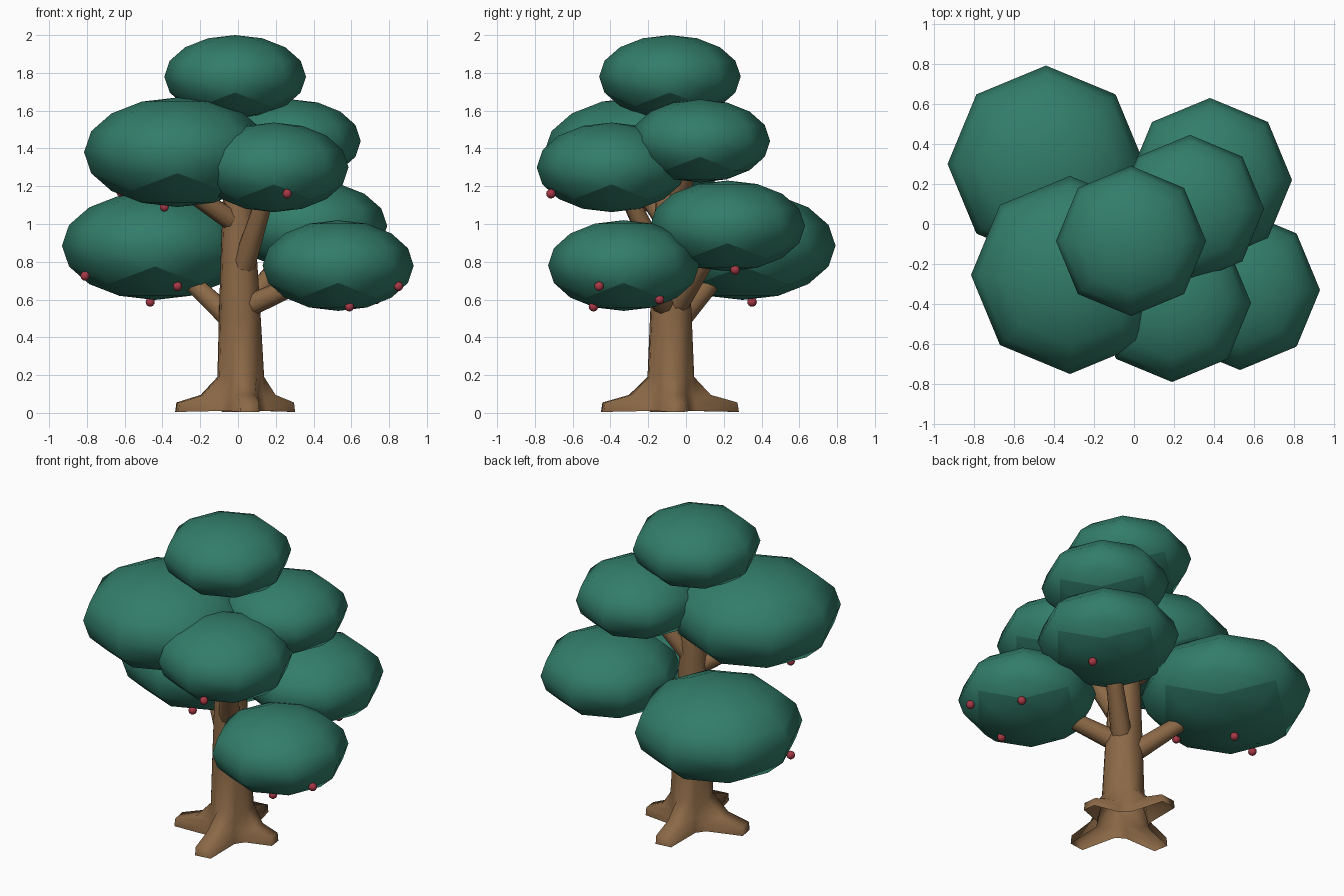
import bpy, bmesh, math
from mathutils import Vector, Matrix

if "Cube" in bpy.data.objects:
    bpy.data.objects.remove(bpy.data.objects["Cube"])


def material(name, rgb):
    m = bpy.data.materials.new(name)
    m.diffuse_color = (*rgb, 1)
    m.use_nodes = True
    m.node_tree.nodes["Principled BSDF"].inputs["Base Color"].default_value = m.diffuse_color
    return m


LEAF = material("leaf green", (0.032, 0.205, 0.143))
BARK = material("bark brown", (0.26, 0.14, 0.062))
FRUIT = material("berry red", (0.38, 0.04, 0.06))


def finish(bm, name, mat):
    bmesh.ops.recalc_face_normals(bm, faces=bm.faces)
    for f in bm.faces:
        f.smooth = True
    me = bpy.data.meshes.new(name)
    bm.to_mesh(me)
    bm.free()
    me.materials.append(mat)
    ob = bpy.data.objects.new(name, me)
    bpy.context.scene.collection.objects.link(ob)
    return ob


def foliage(name, centre, r, h):
    """Flattened eight-sided ball with a zigzag crease on the underside."""
    bm = bmesh.new()
    bmesh.ops.create_uvsphere(bm, u_segments=8, v_segments=8, radius=1)

    def on_axis(v):
        return min(abs(v.co.x), abs(v.co.y)) < 0.01

    for f in list(bm.faces):
        if -0.6 < f.calc_center_median().z < -0.45:
            hi = [v for v in f.verts if v.co.z > -0.5 and on_axis(v)]
            lo = [v for v in f.verts if v.co.z < -0.5 and not on_axis(v)]
            if hi and lo:
                edge = bmesh.ops.connect_verts(bm, verts=[hi[0], lo[0]])["edges"]
                for e in edge:
                    e.smooth = False
    bm.transform(Matrix.Translation(centre) @ Matrix.Diagonal((r, r, h, 1)))
    finish(bm, name, LEAF)


def loft(bm, rings):
    rows = [[bm.verts.new(p) for p in ring] for ring in rings]
    n = len(rows[0])
    for a, b in zip(rows, rows[1:]):
        for i in range(n):
            j = (i + 1) % n
            bm.faces.new((a[i], a[j], b[j], b[i]))
    return rows


# Trunk flaring into four roots, open underneath
ROOTS = [(7, 0.29), (97, 0.365), (190, 0.345), (278, 0.365)]  # angle, reach


def trunk_ring(z, r, cx, cy, spread=0.0, valley=None):
    pts = []
    for ang, reach in ROOTS:
        tip = r + (reach - r) * spread
        for off, rad in ((-8 - 8 * (1 - spread), tip), (8 + 8 * (1 - spread), tip),
                         (34, valley or r), (58, valley or r)):
            a = math.radians(ang + off)
            pts.append((cx + rad * math.cos(a), cy + rad * math.sin(a), z))
    return pts


bm = bmesh.new()
rows = loft(bm, [
    trunk_ring(0.01, 0.12, 0.012, -0.085, 1.0, 0.155),
    trunk_ring(0.055, 0.12, 0.012, -0.085, 0.97, 0.145),
    trunk_ring(0.095, 0.12, 0.012, -0.085, 0.4, 0.135),
    trunk_ring(0.19, 0.125, 0.015, -0.08),
    trunk_ring(0.50, 0.112, 0.01, -0.08),
    trunk_ring(0.80, 0.098, 0.005, -0.08),
    trunk_ring(1.15, 0.08, 0.0, -0.08),
    trunk_ring(1.75, 0.05, -0.015, -0.085),
])
bm.faces.new(rows[-1])
for v in rows[0]:  # root tips touch the ground
    if (v.co.xy - Vector((0.012, -0.085))).length > 0.2:
        v.co.z = 0.005
finish(bm, "trunk", BARK)


# Branches reaching into each foliage clump
def branch(name, start, end, r0=0.062, r1=0.042):
    a, b = Vector(start), Vector(end)
    bm = bmesh.new()
    bmesh.ops.create_cone(bm, cap_ends=True, segments=8, radius1=r0, radius2=r1,
                          depth=(b - a).length)
    rot = (b - a).to_track_quat("Z", "Y").to_matrix().to_4x4()
    bm.transform(Matrix.Translation((a + b) / 2) @ rot)
    for e in bm.edges:
        if any(len(f.verts) > 4 for f in e.link_faces):
            e.smooth = False
    finish(bm, name, BARK)


branch("branch_low_right", (0.04, -0.10, 0.56), (0.45, -0.29, 0.74))
branch("branch_low_left", (-0.03, -0.04, 0.49), (-0.36, 0.23, 0.80))
branch("branch_low_back", (0.05, -0.05, 0.57), (0.33, 0.18, 0.93))
branch("branch_high_left", (0.0, -0.09, 1.00), (-0.28, -0.23, 1.18))
branch("branch_high_front", (0.03, -0.13, 0.78), (0.17, -0.34, 1.22))
branch("branch_high_back", (0.02, -0.06, 1.08), (0.26, 0.05, 1.40), 0.055)

# Foliage clumps: name, centre, radius, half height
for name, c, r, h in (
    ("foliage_top", (-0.015, -0.085, 1.78), 0.375, 0.22),
    ("foliage_high_left", (-0.32, -0.255, 1.38), 0.495, 0.29),
    ("foliage_high_front", (0.19, -0.395, 1.30), 0.395, 0.237),
    ("foliage_high_back", (0.28, 0.075, 1.44), 0.37, 0.22),
    ("foliage_low_back", (0.38, 0.22, 0.99), 0.41, 0.24),
    ("foliage_low_right", (0.53, -0.33, 0.78), 0.40, 0.24),
    ("foliage_low_left", (-0.44, 0.30, 0.885), 0.492, 0.287),
):
    foliage(name, c, r, h)

# Berries hanging below the clumps
for i, p in enumerate((
    (-0.62, -0.17, 1.17), (-0.39, -0.20, 1.09), (0.26, -0.715, 1.16),
    (-0.81, 0.10, 0.725), (-0.465, 0.35, 0.587), (-0.32, 0.0, 0.67),
    (0.59, -0.49, 0.562), (0.85, -0.46, 0.67), (0.73, -0.14, 0.60),
    (0.53, 0.26, 0.757),
)):
    bm = bmesh.new()
    bmesh.ops.create_uvsphere(bm, u_segments=10, v_segments=8, radius=0.025,
                              matrix=Matrix.Translation(p))
    finish(bm, f"berry_{i + 1}", FRUIT)
